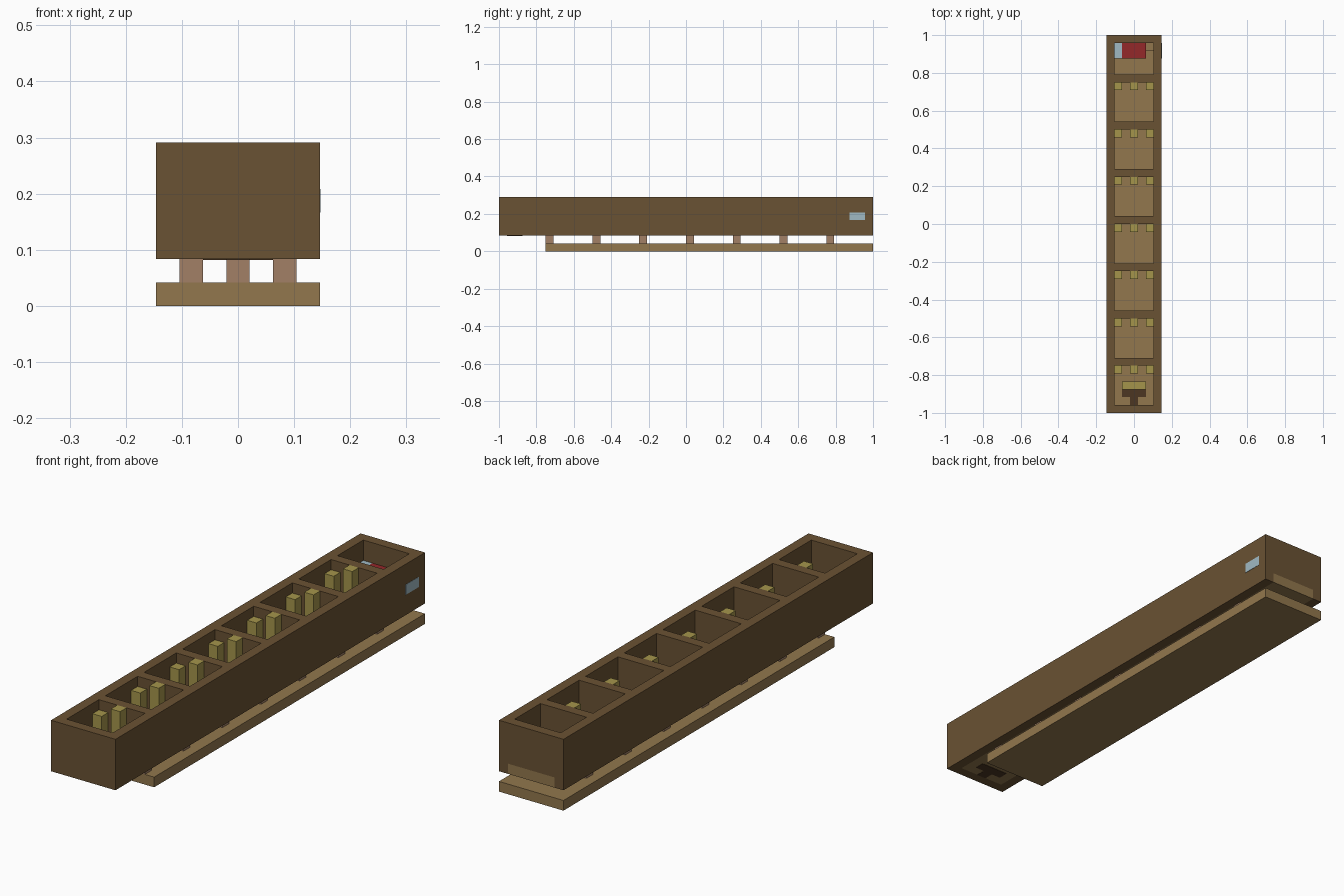
import bpy

if "Cube" in bpy.data.objects:
    bpy.data.objects.remove(bpy.data.objects["Cube"], do_unlink=True)

U = 1 / 24  # grid step; the tray is 7 steps wide, 48 long, 7 high


def material(name, rgb):
    linear = [(c / 255 / 12.92) if c < 11 else ((c / 255 + 0.055) / 1.055) ** 2.4 for c in rgb]
    mat = bpy.data.materials.new(name)
    mat.use_nodes = True
    mat.diffuse_color = (*linear, 1)
    mat.node_tree.nodes["Principled BSDF"].inputs["Base Color"].default_value = (*linear, 1)
    return mat


BROWN = material("dark wood", (106, 82, 51))
TAN = material("light wood", (146, 119, 77))
PINK = material("pinkish wood", (162, 128, 102))
YELLOW = material("mustard", (165, 149, 75))
DARK = material("deep brown", (76, 54, 34))
RED = material("red", (148, 40, 42))
BLUE = material("pale blue", (160, 186, 196))


def block(name, mat, x, y, z):
    """Box from (start, end) pairs in grid steps."""
    spans = (x, y, z)
    centre = [(a + b) / 2 * U for a, b in spans]
    centre[0] -= 3.5 * U
    centre[1] -= 24 * U
    bpy.ops.mesh.primitive_cube_add(size=1, location=centre)
    obj = bpy.context.object
    obj.name = name
    obj.scale = [(b - a) * U for a, b in spans]
    bpy.ops.object.transform_apply(location=False, rotation=False, scale=True)
    obj.data.materials.append(mat)
    return obj


# Base board
block("base_board", TAN, (0, 7), (6, 48), (0, 1))

# Tray shell and floor
for name, x in (("left_wall", 6), ("right_wall", 0)):
    block(name, BROWN, (x, x + 1), (0, 48), (2, 7))
block("front_wall", BROWN, (1, 6), (0, 1), (2, 7))
block("back_wall", BROWN, (1, 6), (47, 48), (3, 7))
block("tray_floor", TAN, (1, 6), (1, 48), (2, 3))

# Dividers, each with three feet below and three pegs in front
for y in range(6, 48, 6):
    block("divider", BROWN, (1, 6), (y, y + 1), (3, 7))
    for x, top in ((1, 6), (3, 7), (5, 6)):
        block("foot", PINK, (x, x + 1), (y, y + 1), (1, 2))
        block("peg", YELLOW, (x, x + 1), (y - 1, y), (3, top))

# Inlay and bar in the front compartment
block("inlay_bar", DARK, (2, 5), (2, 3), (1.97, 3.03))
block("inlay_stem", DARK, (3, 4), (1, 2), (1.97, 3.03))
block("front_bar", YELLOW, (2, 5), (3, 4), (3, 4))

# Cell, end cap and small block in the back compartment
block("cell", RED, (2, 5), (45, 47), (3, 5))
block("cell_cap", BLUE, (1, 2), (45, 47), (3, 5))
block("corner_block", TAN, (5, 6), (46, 47), (3, 4))

# Pale plate on the side wall
block("side_plate", BLUE, (6.9, 7.03), (45, 47), (4, 5))
